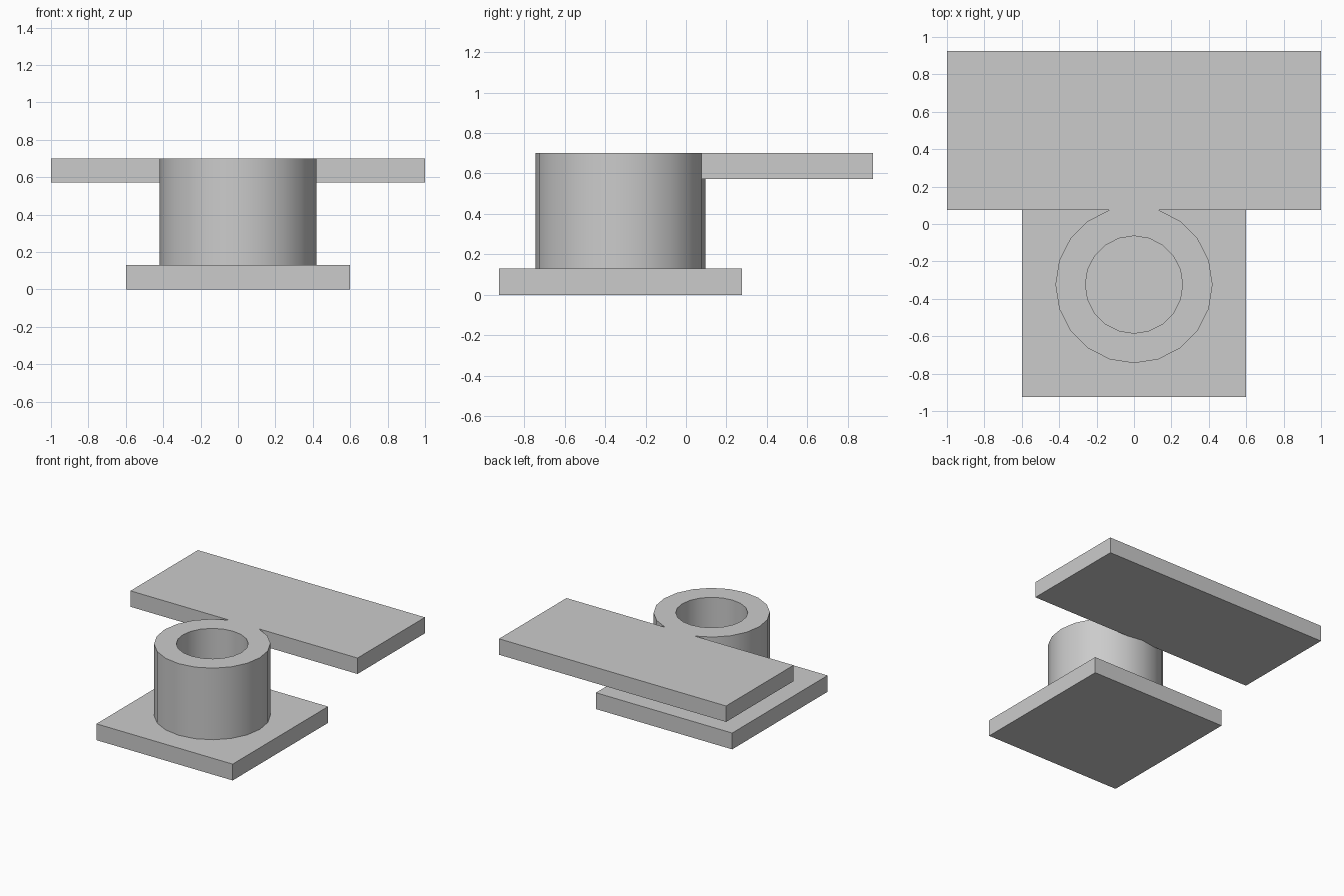
import bpy
import bmesh
from math import cos, sin, tau

default_cube = bpy.data.objects.get("Cube")
if default_cube:
    bpy.data.objects.remove(default_cube, do_unlink=True)

# One plain grey for every part
grey = bpy.data.materials.new("light_grey")
grey.use_nodes = True
colour = (0.6, 0.6, 0.6, 1)
grey.diffuse_color = colour
grey.node_tree.nodes["Principled BSDF"].inputs["Base Color"].default_value = colour

SIDES = 20
CENTRE_Y = -0.324
OUTER, INNER = 0.42, 0.26
BASE_TOP, PLATE_BOTTOM, TOP = 0.13, 0.573, 0.70
BACK = 0.924


def ring_point(radius, i):
    angle = tau * i / SIDES
    return radius * cos(angle), CENTRE_Y + radius * sin(angle)


def finish(name, bm):
    bmesh.ops.recalc_face_normals(bm, faces=bm.faces)
    mesh = bpy.data.meshes.new(name)
    bm.to_mesh(mesh)
    bm.free()
    mesh.materials.append(grey)
    obj = bpy.data.objects.new(name, mesh)
    bpy.context.collection.objects.link(obj)
    return obj


def slab(name, outline, bottom, top):
    """Extrude a flat outline upwards."""
    bm = bmesh.new()
    face = bm.faces.new([bm.verts.new((x, y, bottom)) for x, y in outline])
    result = bmesh.ops.extrude_face_region(bm, geom=[face], use_keep_orig=True)
    raised = [v for v in result["geom"] if isinstance(v, bmesh.types.BMVert)]
    bmesh.ops.translate(bm, verts=raised, vec=(0, 0, top - bottom))
    return finish(name, bm)


def tube(name, bottom, top):
    """Hollow cylinder from a revolved rectangular profile."""
    profile = [(OUTER, bottom), (OUTER, top), (INNER, top), (INNER, bottom)]
    bm = bmesh.new()
    rings = [[bm.verts.new((*ring_point(r, i), z)) for i in range(SIDES)]
             for r, z in profile]
    for k, ring in enumerate(rings):
        following = rings[(k + 1) % len(rings)]
        for i in range(SIDES):
            j = (i + 1) % SIDES
            bm.faces.new((ring[i], ring[j], following[j], following[i]))
    return finish(name, bm)


# Square base
half = 0.6
slab("base", [(-half, -BACK), (half, -BACK), (half, CENTRE_Y + half),
              (-half, CENTRE_Y + half)], 0, BASE_TOP)

# Hollow post, smooth round the sides with sharp rims
post = tube("hollow_post", BASE_TOP, TOP)
bpy.ops.object.select_all(action="DESELECT")
post.select_set(True)
bpy.context.view_layer.objects.active = post
bpy.ops.object.shade_smooth_by_angle(angle=0.52)

# Wide plate whose front edge is notched to fit the back of the post
notch = [ring_point(OUTER, i) for i in (6, 5, 4)]
front = notch[0][1]
slab("top_plate", [(-1, front), *notch, (1, front), (1, BACK), (-1, BACK)],
     PLATE_BOTTOM, TOP)
